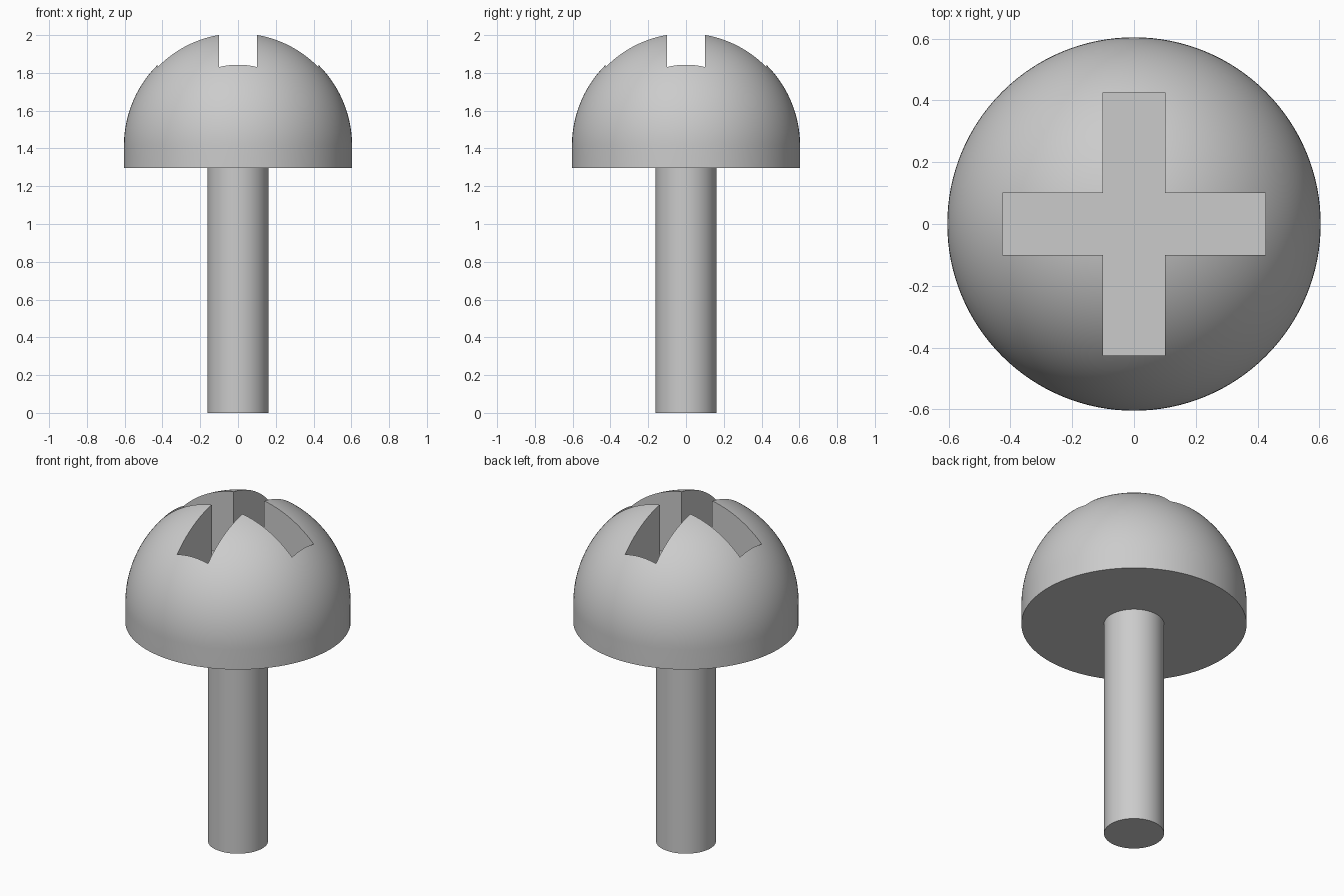
import bpy
import math

default = bpy.data.objects.get("Cube")
if default:
    bpy.data.objects.remove(default, do_unlink=True)

HEAD_R, HEAD_BASE, DOME_Z = 0.604, 1.296, 1.414
SHANK_R = 0.161
SLOT_HALF, SLOT_REACH, SLOT_FLOOR = 0.101, 0.425, 1.615
SEGMENTS, RINGS = 128, 40

steel = bpy.data.materials.new("grey steel")
steel.use_nodes = True
colour = (0.6, 0.6, 0.6, 1)
steel.diffuse_color = colour
steel.node_tree.nodes["Principled BSDF"].inputs["Base Color"].default_value = colour


def make_object(name, verts, faces):
    mesh = bpy.data.meshes.new(name)
    mesh.from_pydata(verts, [], faces)
    mesh.materials.append(steel)
    obj = bpy.data.objects.new(name, mesh)
    bpy.context.collection.objects.link(obj)
    return obj


def lathe(name, profile, apex=None):
    """Revolve (radius, height) points, closing the bottom flat and the top flat or at an apex."""
    n = SEGMENTS
    verts = [(r * math.cos(math.tau * i / n), r * math.sin(math.tau * i / n), z)
             for r, z in profile for i in range(n)]
    faces = [(k * n + i, k * n + (i + 1) % n, (k + 1) * n + (i + 1) % n, (k + 1) * n + i)
             for k in range(len(profile) - 1) for i in range(n)]
    faces.append(tuple(reversed(range(n))))
    top = (len(profile) - 1) * n
    if apex is None:
        faces.append(tuple(range(top, top + n)))
    else:
        verts.append((0, 0, apex))
        faces += [(top + i, top + (i + 1) % n, len(verts) - 1) for i in range(n)]
    return make_object(name, verts, faces)


def smooth(obj):
    bpy.ops.object.select_all(action="DESELECT")
    obj.select_set(True)
    bpy.context.view_layer.objects.active = obj
    bpy.ops.object.shade_smooth_by_angle(angle=math.radians(30))


# Domed head: short straight rim under a hemisphere
arc = [math.pi / 2 * k / RINGS for k in range(RINGS)]
profile = [(HEAD_R, HEAD_BASE)]
profile += [(HEAD_R * math.cos(a), DOME_Z + HEAD_R * math.sin(a)) for a in arc]
head = lathe("head", profile, DOME_Z + HEAD_R)

# Cross-shaped prism that cuts the driver recess
w, r = SLOT_HALF, SLOT_REACH
outline = []
for turn in range(4):
    c, s = round(math.cos(turn * math.pi / 2)), round(math.sin(turn * math.pi / 2))
    outline += [(x * c - y * s, x * s + y * c) for x, y in ((r, -w), (r, w), (w, w))]
count = len(outline)
verts = [(x, y, z) for z in (SLOT_FLOOR, 2.2) for x, y in outline]
faces = [tuple(reversed(range(count))), tuple(range(count, 2 * count))]
faces += [(i, (i + 1) % count, count + (i + 1) % count, count + i) for i in range(count)]
cutter = make_object("cross_recess_cutter", verts, faces)
cutter.hide_render = True

cut = head.modifiers.new("cross recess", "BOOLEAN")
cut.operation = "DIFFERENCE"
cut.solver = "EXACT"
cut.object = cutter
bpy.context.view_layer.objects.active = head
bpy.ops.object.modifier_apply(modifier=cut.name)
bpy.data.objects.remove(cutter, do_unlink=True)
smooth(head)

# Plain cylindrical shank
shank = lathe("shank", [(SHANK_R, 0), (SHANK_R, HEAD_BASE)])
smooth(shank)
